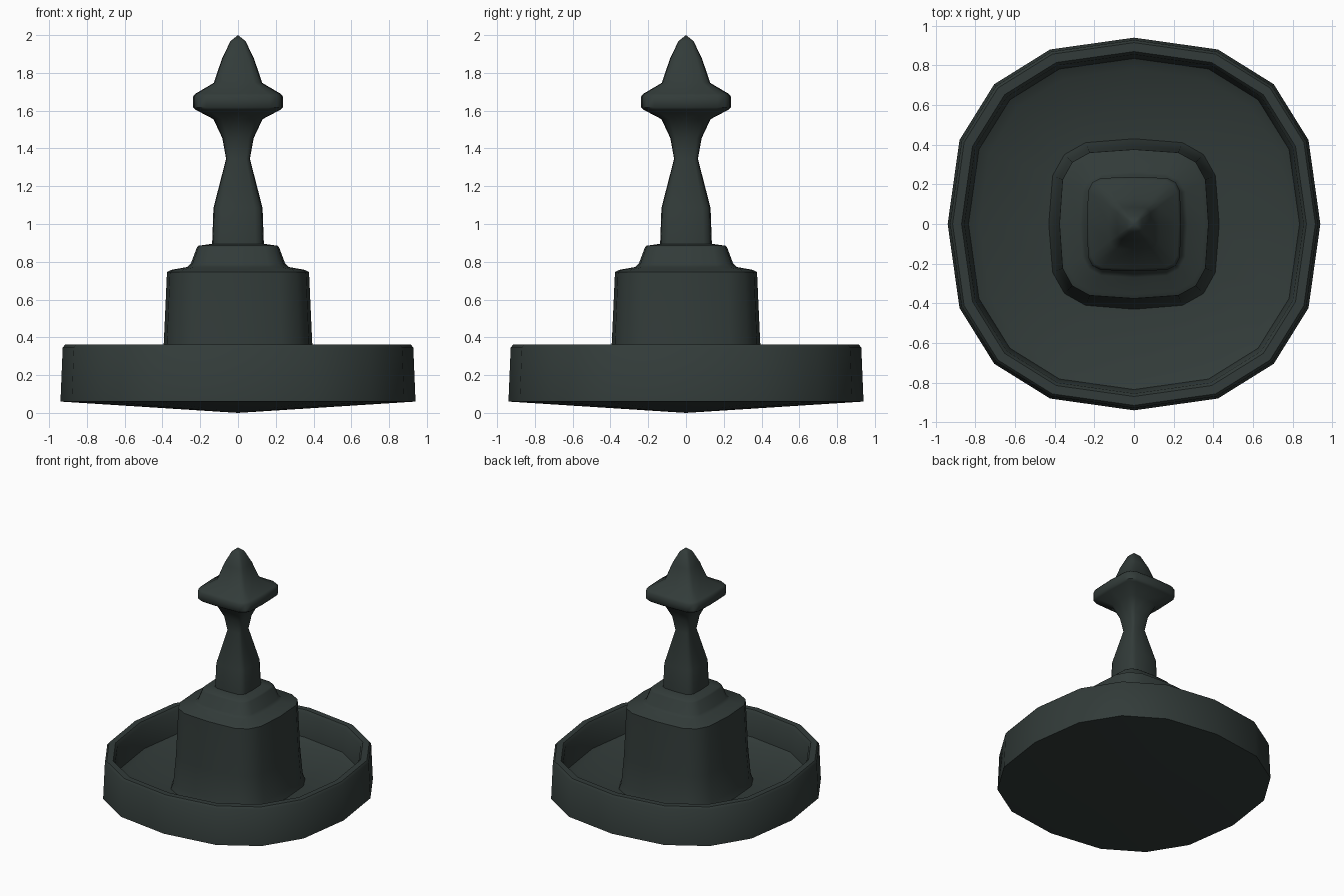
import bpy, bmesh, math

if "Cube" in bpy.data.objects:
    bpy.data.objects.remove(bpy.data.objects["Cube"])

SIDES = 16

mat = bpy.data.materials.new("dark green grey iron")
mat.diffuse_color = (0.032, 0.044, 0.041, 1.0)
mat.use_nodes = True
mat.node_tree.nodes["Principled BSDF"].inputs["Base Color"].default_value = mat.diffuse_color


def ring(bm, r, z, n):
    """Rounded-square ring; n = 2 is a circle, higher is squarer."""
    verts = []
    for i in range(SIDES):
        a = 2 * math.pi * i / SIDES
        c, s = round(math.cos(a), 6), round(math.sin(a), 6)
        x = math.copysign(abs(c) ** (2 / n), c) * r
        y = math.copysign(abs(s) ** (2 / n), s) * r
        verts.append(bm.verts.new((x, y, z)))
    return verts


def loft(name, profile):
    """Join rings (half width, height, squareness); zero width is a point."""
    bm = bmesh.new()
    prev = None
    for r, z, n in profile:
        cur = [bm.verts.new((0, 0, z))] if r == 0 else ring(bm, r, z, n)
        if prev:
            for i in range(SIDES):
                j = (i + 1) % SIDES
                if len(prev) == 1:
                    bm.faces.new((prev[0], cur[j], cur[i]))
                elif len(cur) == 1:
                    bm.faces.new((prev[i], prev[j], cur[0]))
                else:
                    bm.faces.new((prev[i], prev[j], cur[j], cur[i]))
        prev = cur
    me = bpy.data.meshes.new(name)
    bm.to_mesh(me)
    bm.free()
    me.materials.append(mat)
    ob = bpy.data.objects.new(name, me)
    bpy.context.collection.objects.link(ob)
    bpy.ops.object.select_all(action='DESELECT')
    ob.select_set(True)
    bpy.context.view_layer.objects.active = ob
    bpy.ops.object.shade_smooth_by_angle(angle=math.radians(50))
    return ob


# Basin: shallow cone underside, outer wall, rim, inner wall, floor
B = 2.41
loft("basin", [
    (0, 0.0, B), (0.94, 0.06, B), (0.928, 0.345, B), (0.915, 0.362, B),
    (0.87, 0.362, B), (0.855, 0.34, B), (0.835, 0.16, B),
    (0.78, 0.13, 2.45), (0.43, 0.10, 3.4)])

# Pedestal: flared block with a stepped top
loft("pedestal", [
    (0.43, 0.10, 3.4), (0.412, 0.15, 3.5), (0.393, 0.37, 3.6),
    (0.376, 0.745, 3.7), (0.355, 0.757, 3.7), (0.27, 0.772, 4.0),
    (0.25, 0.79, 4.2), (0.218, 0.875, 4.5), (0.208, 0.885, 4.5),
    (0.137, 0.895, 5)])

# Column and finial: waisted shaft, wide collar, pointed cap
loft("column_and_finial", [
    (0.137, 0.895, 5), (0.13, 1.085, 5), (0.063, 1.345, 5),
    (0.083, 1.455, 5), (0.13, 1.555, 5), (0.225, 1.605, 5.5),
    (0.238, 1.617, 5.5), (0.238, 1.675, 5.5), (0.225, 1.69, 5.5),
    (0.128, 1.747, 5), (0.085, 1.875, 4.5), (0.04, 1.968, 4), (0, 2.0, 4)])
